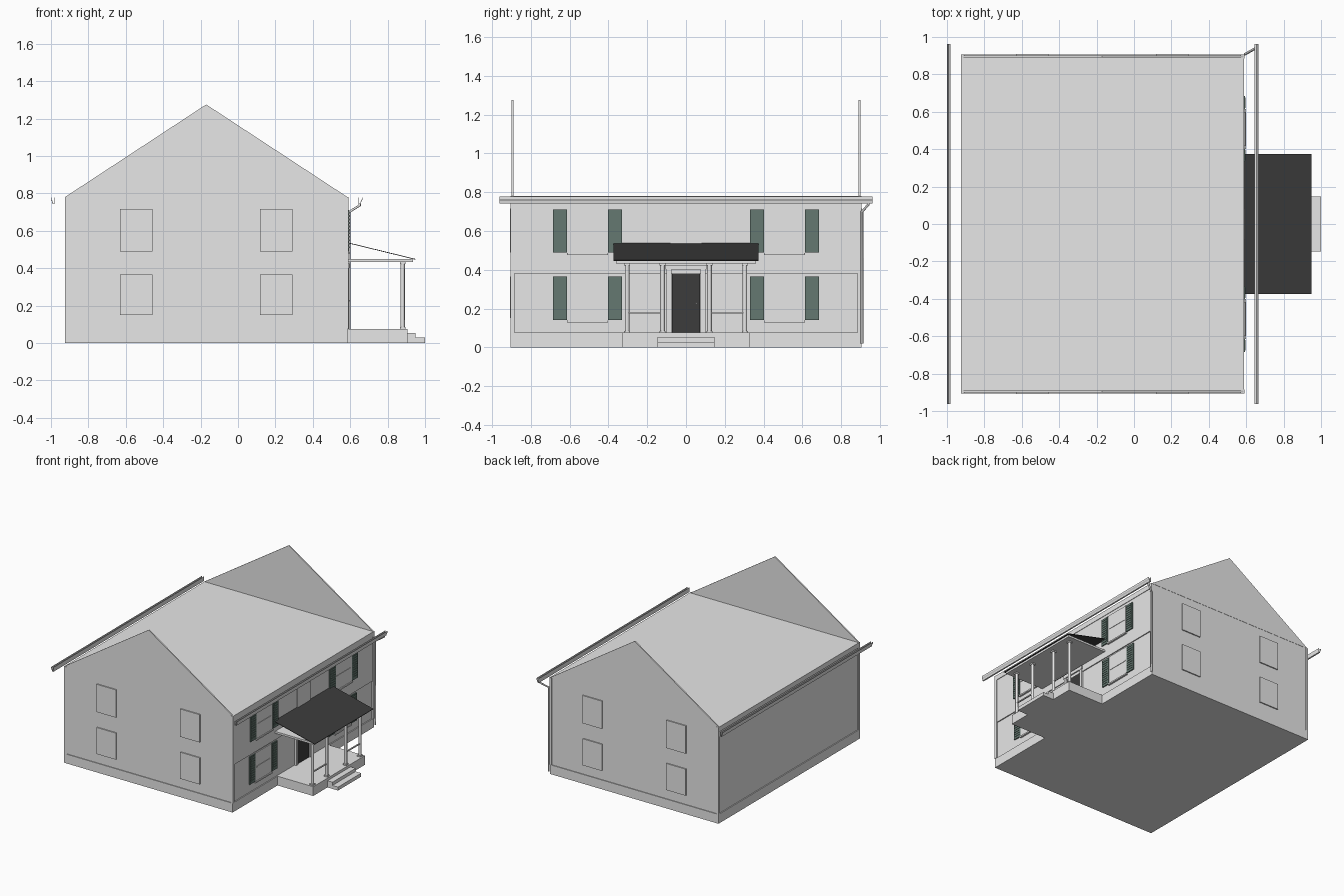
import bpy, bmesh
from mathutils import Vector

cube = bpy.data.objects.get("Cube")
if cube:
    bpy.data.objects.remove(cube, do_unlink=True)


def material(name, rgb):
    m = bpy.data.materials.new(name)
    m.use_nodes = True
    m.diffuse_color = (*rgb, 1)
    m.node_tree.nodes["Principled BSDF"].inputs["Base Color"].default_value = (*rgb, 1)
    return m


GREY = material("light grey", (0.8, 0.8, 0.8))
BLACK = material("charcoal", (0.045, 0.045, 0.045))
GREEN = material("dull green", (0.13, 0.19, 0.165))


def finish(name, bm, mat):
    bmesh.ops.recalc_face_normals(bm, faces=bm.faces)
    me = bpy.data.meshes.new(name)
    bm.to_mesh(me)
    bm.free()
    me.materials.append(mat)
    ob = bpy.data.objects.new(name, me)
    bpy.context.collection.objects.link(ob)
    return ob


def boxes(name, spans, mat=GREY):
    """One object from several (x0, x1, y0, y1, z0, z1) blocks."""
    bm = bmesh.new()
    for x0, x1, y0, y1, z0, z1 in spans:
        vs = bmesh.ops.create_cube(bm, size=1)["verts"]
        for v in vs:
            v.co = Vector((x1 if v.co.x > 0 else x0,
                           y1 if v.co.y > 0 else y0,
                           z1 if v.co.z > 0 else z0))
    return finish(name, bm, mat)


def extrude_y(name, profile, y0, y1, mat=GREY):
    """Sweep an (x, z) outline along y."""
    bm = bmesh.new()
    face = bm.faces.new([bm.verts.new((x, y0, z)) for x, z in profile])
    geo = bmesh.ops.extrude_face_region(bm, geom=[face])["geom"]
    bmesh.ops.translate(bm, vec=(0, y1 - y0, 0),
                        verts=[g for g in geo if isinstance(g, bmesh.types.BMVert)])
    return finish(name, bm, mat)


def tube(name, points, radius, mat=GREY):
    cu = bpy.data.curves.new(name, "CURVE")
    cu.dimensions = "3D"
    cu.bevel_depth = radius
    cu.bevel_resolution = 2
    cu.use_fill_caps = True
    sp = cu.splines.new("POLY")
    sp.points.add(len(points) - 1)
    for p, co in zip(sp.points, points):
        p.co = (*co, 1)
    cu.materials.append(mat)
    ob = bpy.data.objects.new(name, cu)
    bpy.context.collection.objects.link(ob)


L, R, W, EAVE, BASE = -0.925, 0.585, 0.905, 0.78, 0.075

# House body: footing, two storeys and flat attic floor
boxes("foundation", [(L, R, -W, W, 0, BASE)])
boxes("lower_storey", [(L + 0.008, R - 0.008, -W + 0.006, W - 0.006, BASE, 0.38)])
boxes("upper_storey", [(L + 0.008, R, -W + 0.006, W - 0.006, 0.38, EAVE)])
boxes("eave_trim", [(L, L + 0.02, -W, W, 0.74, EAVE), (R - 0.01, R + 0.004, -W, W, 0.74, EAVE)])

# Gable walls
gable = [(L, EAVE), (R, EAVE), (-0.17, 1.275)]
for side, s in (("front", -1), ("back", 1)):
    extrude_y(side + "_gable", gable, s * (W - 0.014), s * (W - 0.004))

# Corner boards
corners = []
for s in (-1, 1):
    ys = sorted((s * W, s * (W - 0.02)))
    corners += [(L, L + 0.02, *ys, BASE, EAVE), (R - 0.015, R + 0.005, *ys, BASE, EAVE)]
boxes("corner_boards", corners)

# Gable end windows: frame with a slightly recessed pane
for side, s in (("front", -1), ("back", 1)):
    frames, panes = [], []
    for x in (-0.545, 0.205):
        for z0, z1 in ((0.15, 0.365), (0.49, 0.715)):
            ys = sorted((s * (W - 0.01), s * (W + 0.003)))
            frames.append((x - 0.087, x + 0.087, *ys, z0, z1))
    boxes(side + "_gable_windows", frames)

# Porch side windows with sills, meeting rails and shutters
windows, sills, shutters = [], [], []
for s in (-1, 1):
    for z0, z1, wall in ((0.139, 0.368, R - 0.008), (0.487, 0.714, R)):
        y = s * 0.508
        windows.append((wall - 0.01, wall + 0.007, y - 0.102, y + 0.102, z0, z1))
        sills.append((wall - 0.01, wall + 0.014, y - 0.106, y + 0.106, z0 - 0.011, z0))
        zm = (z0 + z1) / 2
        sills.append((wall, wall + 0.01, y - 0.09, y + 0.09, zm - 0.004, zm + 0.004))
        for t in (-1, 1):
            yc = y + t * 0.141
            shutters.append((wall - 0.01, wall + 0.009, yc - 0.036, yc + 0.036, z0 + 0.002, z1 - 0.003))
windows.append((R - 0.01, R + 0.007, -0.081, 0.081, 0.47, 0.69))
boxes("side_windows", windows)
boxes("window_sills", sills)
boxes("shutters", shutters, GREEN)
slats = [(x1, x1 + 0.003, y0 + 0.008, y1 - 0.008, z0 + k * (z1 - z0) / 12, z0 + (k + 0.5) * (z1 - z0) / 12)
         for x0, x1, y0, y1, z0, z1 in shutters for k in range(1, 12)]
boxes("shutter_slats", slats, GREEN)

# Front door
boxes("door_frame", [(R - 0.015, R + 0.008, s - 0.012, s + 0.012, BASE, 0.42) for s in (-0.088, 0.088)]
      + [(R - 0.015, R + 0.01, -0.105, 0.105, 0.4, 0.425)])
boxes("door", [(R - 0.02, R, -0.072, 0.072, BASE, 0.39)], BLACK)
boxes("door_knob", [(R, R + 0.01, 0.049, 0.057, 0.222, 0.23)])

# Porch floor and steps
boxes("porch_floor", [(R - 0.01, 0.905, -0.33, 0.33, 0, BASE)])
boxes("porch_steps", [(0.9, 0.95, -0.148, 0.148, 0, 0.054), (0.9, 1.0, -0.148, 0.148, 0, 0.028)])

# Porch ceiling with a thin sloping roof sheet
boxes("porch_ceiling", [(R, 0.935, -0.36, 0.36, 0.433, 0.449)])
extrude_y("porch_roof", [(R, 0.538), (0.95, 0.449), (0.95, 0.445), (R, 0.534)], -0.375, 0.375, BLACK)

# Columns with plinths and capitals
blocks = []
for i, y in enumerate((-0.304, -0.121, 0.121, 0.304)):
    tube("column_%d" % (i + 1), [(0.88, y, BASE), (0.88, y, 0.433)], 0.012)
    for z in (BASE, 0.423):
        blocks.append((0.865, 0.895, y - 0.015, y + 0.015, z, z + 0.01))
boxes("column_blocks", blocks)
boxes("porch_rails", [(0.875, 0.885, s - 0.09, s + 0.09, 0.173, 0.181) for s in (-0.2125, 0.2125)])

# Open trough gutters hanging clear of the eaves
trough = [(0, 0.778), (0, 0.743), (0.012, 0.743), (0.014, 0.755), (0.02, 0.765), (0.02, 0.778),
          (0.017, 0.778), (0.017, 0.767), (0.011, 0.757), (0.009, 0.746), (0.003, 0.746), (0.003, 0.778)]
extrude_y("right_gutter", [(0.645 + x, z) for x, z in trough], -0.963, 0.963)
extrude_y("left_gutter", [(-0.98 - x, z) for x, z in trough], -0.963, 0.963)

# Downspout
tube("downspout", [(0.65, 0.94, 0.745), (0.65, 0.94, 0.735), (0.594, 0.908, 0.7), (0.594, 0.908, 0.02)], 0.007)
